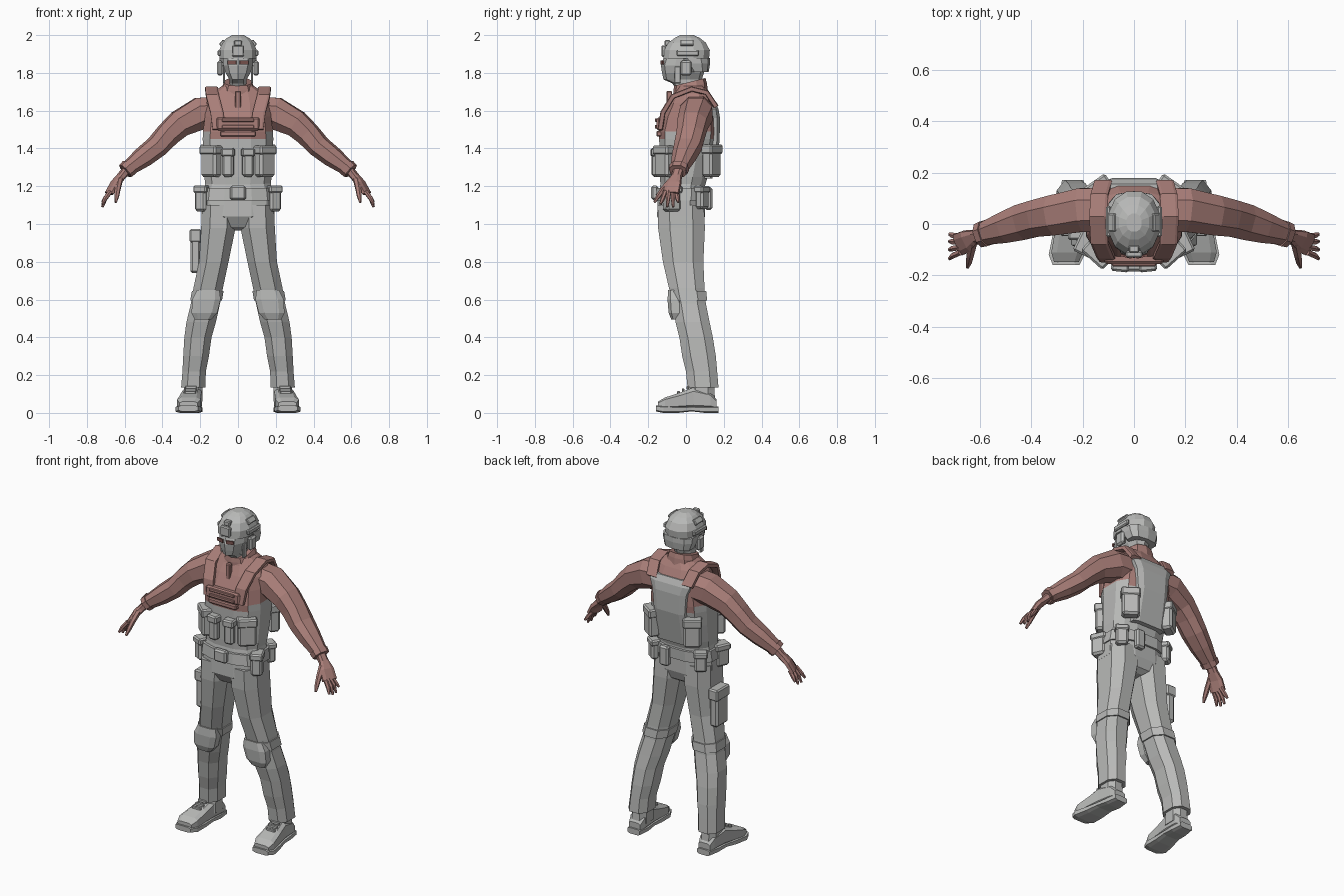
import bpy, bmesh, math
from mathutils import Vector as V, Matrix


def material(name, rgb):
    m = bpy.data.materials.new(name)
    m.diffuse_color = (*rgb, 1)
    return m


GREY = material("gear grey", (0.48, 0.485, 0.475))
BROWN = material("shirt brown", (0.40, 0.21, 0.19))
DARK = material("eye brown", (0.20, 0.09, 0.08))


def finish(name, bm, mats):
    bmesh.ops.recalc_face_normals(bm, faces=bm.faces)
    me = bpy.data.meshes.new(name)
    bm.to_mesh(me)
    bm.free()
    for m in mats:
        me.materials.append(m)
    ob = bpy.data.objects.new(name, me)
    bpy.context.collection.objects.link(ob)
    return ob


def loft(name, rings, mat, n=8, p=0.7, s=1, rule=None):
    """Skin rounded-box rings given as (centre, u, v); s=-1 mirrors in x."""
    bm = bmesh.new()
    big = math.cos(math.pi / n) ** p
    f = lambda t: math.copysign(abs(t) ** p, t) / big if abs(t) > 1e-6 else 0
    rows = []
    for c, u, v in rings:
        row = []
        for i in range(n):
            a = 2 * math.pi * (i + 0.5) / n
            q = V(c) + V(u) * f(math.cos(a)) + V(v) * f(math.sin(a))
            row.append(bm.verts.new((q.x * s, q.y, q.z)))
        rows.append(row)
    for a, b in zip(rows, rows[1:]):
        for i in range(n):
            j = (i + 1) % n
            bm.faces.new((a[i], a[j], b[j], b[i]))
    bm.faces.new(rows[0])
    bm.faces.new(rows[-1])
    if rule:
        for face in bm.faces:
            face.material_index = rule(face.calc_center_median())
    return finish(name, bm, [mat, BROWN] if rule else [mat])


def level(rows, cx=0):
    """Horizontal rings from (z, half width, front y, back y[, centre x])."""
    out = []
    for r in rows:
        z, rx, y0, y1 = r[:4]
        x = r[4] if len(r) > 4 else cx
        out.append(((x, (y0 + y1) / 2, z), (rx, 0, 0), (0, (y1 - y0) / 2, 0)))
    return out


def along(pts):
    """Rings square to a path from (point, flat radius, upright radius)."""
    out = []
    for i, (c, ru, rv) in enumerate(pts):
        t = V(pts[min(i + 1, len(pts) - 1)][0]) - V(pts[max(i - 1, 0)][0])
        t.normalize()
        u = t.cross(V((0, 0, 1))).normalized()
        out.append((c, u * ru, u.cross(t) * rv))
    return out


def box(name, c, size, mat, rz=0, ry=0, s=1, bev=0.01):
    bm = bmesh.new()
    bmesh.ops.create_cube(bm, size=1)
    bmesh.ops.scale(bm, vec=size, verts=bm.verts)
    if bev:
        bmesh.ops.bevel(bm, geom=bm.edges[:], offset=bev, segments=1, affect='EDGES')
    rot = Matrix.Rotation(math.radians(rz * s), 4, 'Z') @ Matrix.Rotation(math.radians(ry * s), 4, 'Y')
    bmesh.ops.transform(bm, matrix=Matrix.Translation((c[0] * s, c[1], c[2])) @ rot, verts=bm.verts)
    return finish(name, bm, [mat])


def pouch(name, c, size, rz=0, s=1):
    """Bag with a slightly larger closing flap."""
    box(name, c, size, GREY, rz, 0, s, 0.012)
    w, d, h = size
    box(name + "_flap", (c[0], c[1], c[2] + h * 0.36), (w + 0.01, d + 0.01, h * 0.3), GREY, rz, 0, s, 0.008)


# Torso: grey vest below, brown shirt above
loft("torso", level([
    (1.20, .172, -.135, .10), (1.25, .178, -.138, .115), (1.36, .183, -.14, .145), (1.45, .187, -.142, .16),
    (1.49, .185, -.145, .165), (1.57, .175, -.125, .165), (1.64, .168, -.09, .15),
    (1.69, .145, -.06, .125), (1.73, .085, -.045, .10)]), GREY, 12, 0.75,
    rule=lambda c: int(c.z > 1.48 or (c.z > 1.45 and abs(c.x) < .13)))
loft("back_panel", level([(1.24, .11, .06, .14), (1.44, .105, .08, .178), (1.56, .115, .08, .18),
                          (1.61, .135, .08, .172), (1.645, .125, .08, .155)]), GREY, 8, 0.4)
box("chest_flap", (0, -.136, 1.53), (.23, .04, .07), BROWN)
box("chest_strip", (0, -.142, 1.478), (.19, .03, .03), BROWN, bev=.006)
for z in (1.515, 1.55):
    box("chest_webbing", (0, -.159, z), (.17, .012, .018), BROWN, bev=.003)
box("shirt_placket", (0, -.088, 1.63), (.03, .03, .15), BROWN, bev=.005)

# Collar
loft("collar", [((0, .025, 1.68), (.088, 0, 0), (0, .088, .02)), ((0, .022, 1.725), (.082, 0, 0), (0, .085, .02)),
                ((0, .02, 1.752), (.072, 0, 0), (0, .08, .02))], BROWN, 10, 0.8)

# Hips and belt
loft("hips", level([(1.24, .168, -.13, .10), (1.13, .19, -.15, .10), (1.04, .193, -.153, .10),
                    (.985, .12, -.12, .08), (.965, .03, -.08, .05)]), GREY, 12, 0.75)
loft("belt", level([(1.125, .198, -.16, .112), (1.19, .19, -.155, .115)]), GREY, 12, 0.75)
box("buckle_pouch", (0, -.165, 1.165), (.085, .04, .075), GREY)
box("back_belt_pouch", (.06, .12, 1.135), (.06, .04, .12), GREY)

# Head and helmet
loft("head", level([(1.70, .052, -.04, .07), (1.745, .045, -.07, .075), (1.765, .045, -.115, .08), (1.80, .066, -.122, .09),
                    (1.84, .078, -.128, .10), (1.90, .08, -.108, .10)]), GREY, 10, 0.85)
loft("helmet_dome", level([(1.875, .098, -.12, .122), (1.92, .099, -.117, .126), (1.96, .083, -.093, .105),
                           (1.985, .058, -.06, .073), (2.0, .03, -.03, .04)]), GREY, 12, 0.9)
loft("helmet_nape", level([(1.805, .085, .015, .118), (1.85, .098, -.02, .125), (1.88, .099, -.04, .125)]), GREY, 10, 0.75)
box("helmet_mount", (0, -.118, 1.915), (.065, .025, .06), GREY, bev=.006)
box("mount_top", (0, -.098, 1.958), (.04, .03, .03), GREY, bev=.005)

for s, side in ((1, "left"), (-1, "right")):
    nm = lambda part: side + "_" + part
    # Eyes and helmet fittings
    box(nm("eye"), (.032, -.126, 1.855), (.045, .008, .02), DARK, 14, s=s, bev=0)
    box(nm("ear_cup"), (.095, 0, 1.825), (.03, .06, .08), GREY, s=s)
    box(nm("helmet_rail"), (.099, .01, 1.905), (.02, .12, .03), GREY, s=s, bev=.006)
    box(nm("helmet_patch"), (.083, .005, 1.958), (.02, .07, .035), GREY, 0, -40, s, .004)
    box(nm("chin_strap"), (.074, -.045, 1.79), (.012, .03, .09), GREY, s=s, bev=.003)

    # Shoulder strap wrapping front to back
    path = [(.10, -.137, 1.50), (.112, -.122, 1.59), (.135, -.07, 1.675), (.14, .03, 1.715),
            (.135, .11, 1.695), (.12, .16, 1.62)]
    rings = []
    for i, c in enumerate(path):
        t = (V(path[min(i + 1, 5)]) - V(path[max(i - 1, 0)])).normalized()
        rings.append((c, (.034, 0, 0), t.cross(V((1, 0, 0))).normalized() * .014))
    loft(nm("shoulder_strap"), rings, BROWN, 8, 0.4, s)

    # Sleeve, cuff and arm patch
    loft(nm("sleeve"), along([
        ((.12, .055, 1.59), .085, .085), ((.20, .055, 1.585), .085, .085), ((.31, .035, 1.53), .078, .07),
        ((.37, .025, 1.475), .072, .062), ((.43, .01, 1.41), .07, .056), ((.50, -.012, 1.355), .06, .052),
        ((.56, -.03, 1.31), .048, .042), ((.60, -.042, 1.28), .04, .036)]), BROWN, 8, 0.85, s)
    loft(nm("cuff"), along([((.575, -.035, 1.30), .05, .044), ((.597, -.042, 1.28), .047, .041)]), BROWN, 8, 0.85, s)
    box(nm("arm_patch"), (.285, .045, 1.61), (.09, .075, .02), BROWN, -8, 38, s, .005)

    # Hand
    loft(nm("palm"), along([((.59, -.04, 1.285), .027, .022), ((.62, -.05, 1.25), .027, .02),
                            ((.65, -.066, 1.215), .042, .018), ((.682, -.08, 1.162), .044, .014)]), BROWN, 8, 0.7, s)
    for i, (yb, yt, zt) in enumerate([(-.05, -.04, 1.115), (-.07, -.068, 1.09), (-.09, -.1, 1.09), (-.11, -.135, 1.105)]):
        loft(nm("finger_%d" % (i + 1)), along([((.675, yb, 1.172), .011, .011),
             ((.703, (yb + yt) / 2, 1.135), .0105, .0105), ((.718, yt, zt), .006, .006)]), BROWN, 6, 1, s)
    loft(nm("thumb"), along([((.628, -.075, 1.235), .017, .015), ((.637, -.12, 1.185), .014, .013),
                             ((.642, -.145, 1.15), .012, .011), ((.648, -.168, 1.115), .006, .006)]), BROWN, 6, 1, s)

    # Trouser leg
    loft(nm("trouser_leg"), level([
        (1.10, .09, -.15, .095, .10), (.98, .091, -.148, .10, .104), (.80, .078, -.122, .092, .128),
        (.66, .078, -.09, .098, .158), (.58, .077, -.07, .105, .172), (.48, .078, -.055, .125, .195),
        (.40, .072, -.035, .142, .212), (.30, .068, -.02, .158, .222), (.22, .062, 0, .165, .232),
        (.135, .064, .008, .172, .237)]), GREY, 8, 0.8, s)
    # Knee strap and pad
    loft(nm("knee_strap"), level([(.595, .084, -.078, .112, .169), (.645, .084, -.09, .107, .16)]), GREY, 8, 0.8, s)
    loft(nm("knee_pad"), level([(.495, .045, -.078, -.03, .185), (.53, .068, -.092, -.02, .178),
                                (.60, .075, -.098, -.02, .167), (.65, .06, -.094, -.03, .158)]), GREY, 8, 0.6, s)

    # Boot: ankle, upper and sole
    loft(nm("boot_ankle"), level([(.06, .05, .01, .155), (.12, .05, .015, .15), (.17, .05, .03, .15)], .237), GREY, 8, 0.8, s)
    for part, rows in (("boot_upper", [(.162, .238, .038, .02, .07), (.13, .238, .048, .02, .11), (.04, .244, .052, .02, .135),
                                       (-.03, .252, .056, .02, .108), (-.11, .26, .062, .02, .082), (-.148, .263, .048, .02, .06)]),
                       ("boot_sole", [(.172, .238, .042, 0, .035), (.10, .24, .052, 0, .035), (.03, .246, .054, .008, .035),
                                      (-.04, .254, .062, 0, .035), (-.12, .262, .07, 0, .038), (-.16, .264, .052, .008, .04)])):
        loft(nm(part), [((x, y, (a + b) / 2), (w, 0, 0), (0, 0, (b - a) / 2)) for y, x, w, a, b in rows], GREY, 8, 0.5, s)
    for k in range(3):
        box(nm("boot_lace"), (.249 + k * .002, .01 - k * .025, .133 - k * .013), (.06, .014, .02), GREY, s=s, bev=.004)

    # Vest and belt pouches
    pouch(nm("magazine_pouch"), (.053, -.158, 1.325), (.06, .045, .15), 6, s)
    pouch(nm("front_side_pouch"), (.142, -.115, 1.332), (.105, .06, .165), 42, s)
    pouch(nm("rear_side_pouch"), (.138, .135, 1.335), (.10, .065, .17), -35, s)
    pouch(nm("belt_pouch"), (.185, -.075, 1.135), (.065, .085, .135), 25, s)
    pouch(nm("rear_belt_pouch"), (.16, .085, 1.14), (.07, .05, .12), -35, s)

# Thigh pouch on one leg only
pouch("thigh_pouch", (-.225, .0, .855), (.055, .115, .23))
